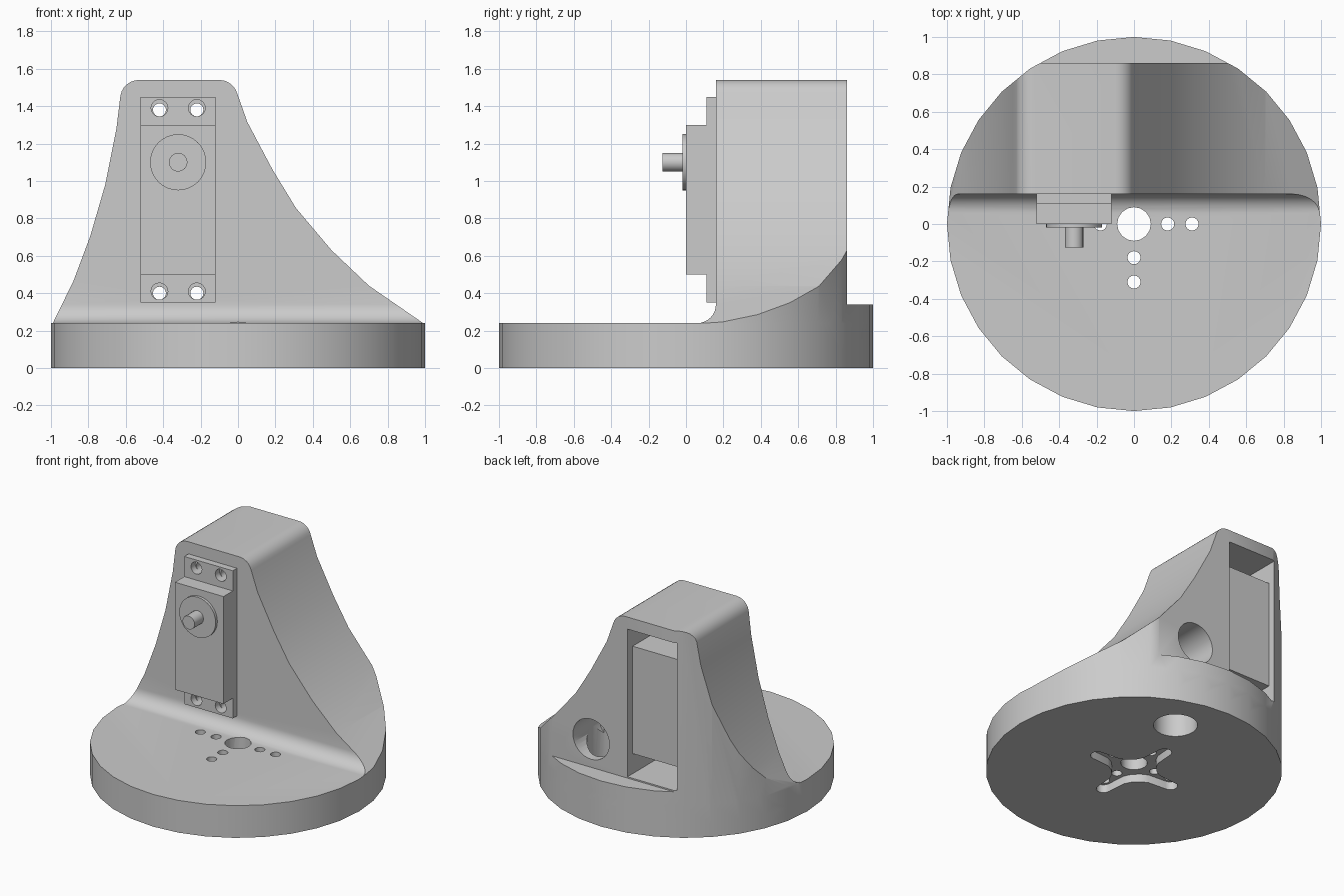
import bpy, bmesh, math
from mathutils import Matrix, Vector

cube = bpy.data.objects.get("Cube")
if cube:
    bpy.data.objects.remove(cube, do_unlink=True)

grey = bpy.data.materials.new("light_grey")
grey.use_nodes = True
COLOUR = (0.6, 0.6, 0.6, 1)
grey.diffuse_color = COLOUR
grey.node_tree.nodes["Principled BSDF"].inputs["Base Color"].default_value = COLOUR


def finish(name, bm):
    bmesh.ops.recalc_face_normals(bm, faces=bm.faces)
    mesh = bpy.data.meshes.new(name)
    bm.to_mesh(mesh)
    bm.free()
    mesh.materials.append(grey)
    obj = bpy.data.objects.new(name, mesh)
    bpy.context.collection.objects.link(obj)
    return obj


def prism(name, points, start, end):
    """Extrude a closed outline of 3D points, given by a start and an end offset."""
    bm = bmesh.new()
    face = bm.faces.new([bm.verts.new(Vector(p) + Vector(start)) for p in points])
    new = bmesh.ops.extrude_face_region(bm, geom=[face])["geom"]
    bmesh.ops.translate(bm, vec=Vector(end) - Vector(start),
                        verts=[v for v in new if isinstance(v, bmesh.types.BMVert)])
    return finish(name, bm)


def box(name, x, y, z):
    return prism(name, [(x[0], y[0], 0), (x[1], y[0], 0), (x[1], y[1], 0), (x[0], y[1], 0)],
                 (0, 0, z[0]), (0, 0, z[1]))


def rod(name, radius, a, b, sides=32):
    """Cylinder between two points."""
    a, b = Vector(a), Vector(b)
    turn = (b - a).to_track_quat('Z', 'Y').to_matrix().to_4x4()
    bm = bmesh.new()
    bmesh.ops.create_cone(bm, cap_ends=True, segments=sides, radius1=radius, radius2=radius,
                          depth=(b - a).length, matrix=Matrix.Translation((a + b) / 2) @ turn)
    return finish(name, bm)


def combine(target, tool, operation):
    """Apply a boolean and discard the tool."""
    bpy.context.view_layer.objects.active = target
    mod = target.modifiers.new("combine", 'BOOLEAN')
    mod.object, mod.operation, mod.solver = tool, operation, 'EXACT'
    bpy.ops.object.modifier_apply(modifier=mod.name)
    bpy.data.objects.remove(tool, do_unlink=True)


def arc(cx, cy, radius, start, end, steps):
    for i in range(steps + 1):
        t = math.radians(start + (end - start) * i / steps)
        yield cx + radius * math.cos(t), cy + radius * math.sin(t)


def smooth(obj):
    bpy.ops.object.select_all(action='DESELECT')
    obj.select_set(True)
    bpy.context.view_layer.objects.active = obj
    bpy.ops.object.shade_smooth_by_angle(angle=math.radians(30))


BASE = 0.24
LEDGE = 0.34
SERVO_X = (-0.52, -0.12)
SERVO_MID = -0.32
SCREWS = [(x, z) for x in (-0.42, -0.22) for z in (0.41, 1.39)]

# Wall: flared front outline, trimmed by a side outline and the round footprint
left_flare = [(-0.99, BASE), (-0.88, 0.465), (-0.79, 0.705), (-0.71, 0.98), (-0.65, 1.28)]
right_flare = [(0.05, 1.315), (0.185, 1.06), (0.31, 0.855), (0.5, 0.63), (0.7, 0.44), (0.99, BASE)]
outline = ([(-0.99, 0.1)] + left_flare + list(arc(-0.53, 1.44, 0.1, 170, 90, 6))
           + list(arc(-0.1, 1.44, 0.1, 90, 15, 6)) + right_flare + [(0.99, 0.1)])
holder = prism("servo_holder", [(x, 0, z) for x, z in outline], (0, -0.2, 0), (0, 1.2, 0))

side = ([(0.06, 0.05)] + list(arc(0.06, LEDGE, 0.1, 270, 360, 8))
        + [(0.16, 1.7), (0.86, 1.7), (0.86, LEDGE), (1.1, LEDGE), (1.1, 0.05)])
combine(holder, prism("side_trim", [(0, y, z) for y, z in side], (-1.2, 0, 0), (1.2, 0, 0)),
        'INTERSECT')
combine(holder, rod("round_trim", 1, (0, 0, -0.5), (0, 0, 2)), 'INTERSECT')

# Round base
combine(holder, rod("base", 1, (0, 0, 0), (0, 0, BASE)), 'UNION')

# Servo pocket open to the back, with screw holes through the front skin
combine(holder, box("pocket", SERVO_X, (0.26, 1.2), (0.35, 1.45)), 'DIFFERENCE')
for x, z in SCREWS:
    combine(holder, rod("screw_hole", 0.035, (x, 0.1, z - 0.01), (x, 0.4, z - 0.01), 16), 'DIFFERENCE')

# Cable duct: in from the back, out through the bottom
combine(holder, rod("duct_back", 0.15, (0.18, 0.55, 0.55), (0.18, 1.2, 0.55)), 'DIFFERENCE')
combine(holder, rod("duct_down", 0.149, (0.18, 0.65, -0.1), (0.18, 0.65, 0.56)), 'DIFFERENCE')

# Four-armed recess underneath, with its centre and screw holes
cross = []
for k in range(4):
    turn = Matrix.Rotation(math.radians(90 * k), 3, 'Z')
    arm = ([(0.13, -0.085), (0.18, -0.06)] + list(arc(0.32, 0, 0.05, -90, 90, 8))
           + [(0.18, 0.06), (0.13, 0.085)])
    cross += [turn @ Vector((x, y, 0)) for x, y in arm]
combine(holder, prism("horn_recess", cross, (0, 0, -0.1), (0, 0, 0.06)), 'DIFFERENCE')
combine(holder, rod("centre_hole", 0.09, (0, 0, -0.1), (0, 0, 0.3), 16), 'DIFFERENCE')
for dx, dy in ((1, 0), (-1, 0), (0, 1), (0, -1)):
    for r in (0.18, 0.31):
        top = 0.2 if dy > 0 else 0.45
        combine(holder, rod("horn_hole", 0.035, (dx * r, dy * r, -0.1), (dx * r, dy * r, top), 16),
                'DIFFERENCE')
smooth(holder)

# Servo: body, mounting flange, gear boss and shaft
box("servo_body", SERVO_X, (0, 0.8), (0.5, 1.3))
flange = box("servo_flange", SERVO_X, (0.11, 0.16), (0.35, 1.45))
for x, z in SCREWS:
    combine(flange, rod("flange_hole", 0.045, (x, 0, z), (x, 0.3, z), 16), 'DIFFERENCE')
smooth(flange)
smooth(rod("gear_boss", 0.15, (SERVO_MID, -0.02, 1.1), (SERVO_MID, 0.02, 1.1)))
smooth(rod("output_shaft", 0.05, (SERVO_MID, -0.125, 1.1), (SERVO_MID, 0, 1.1), 16))
